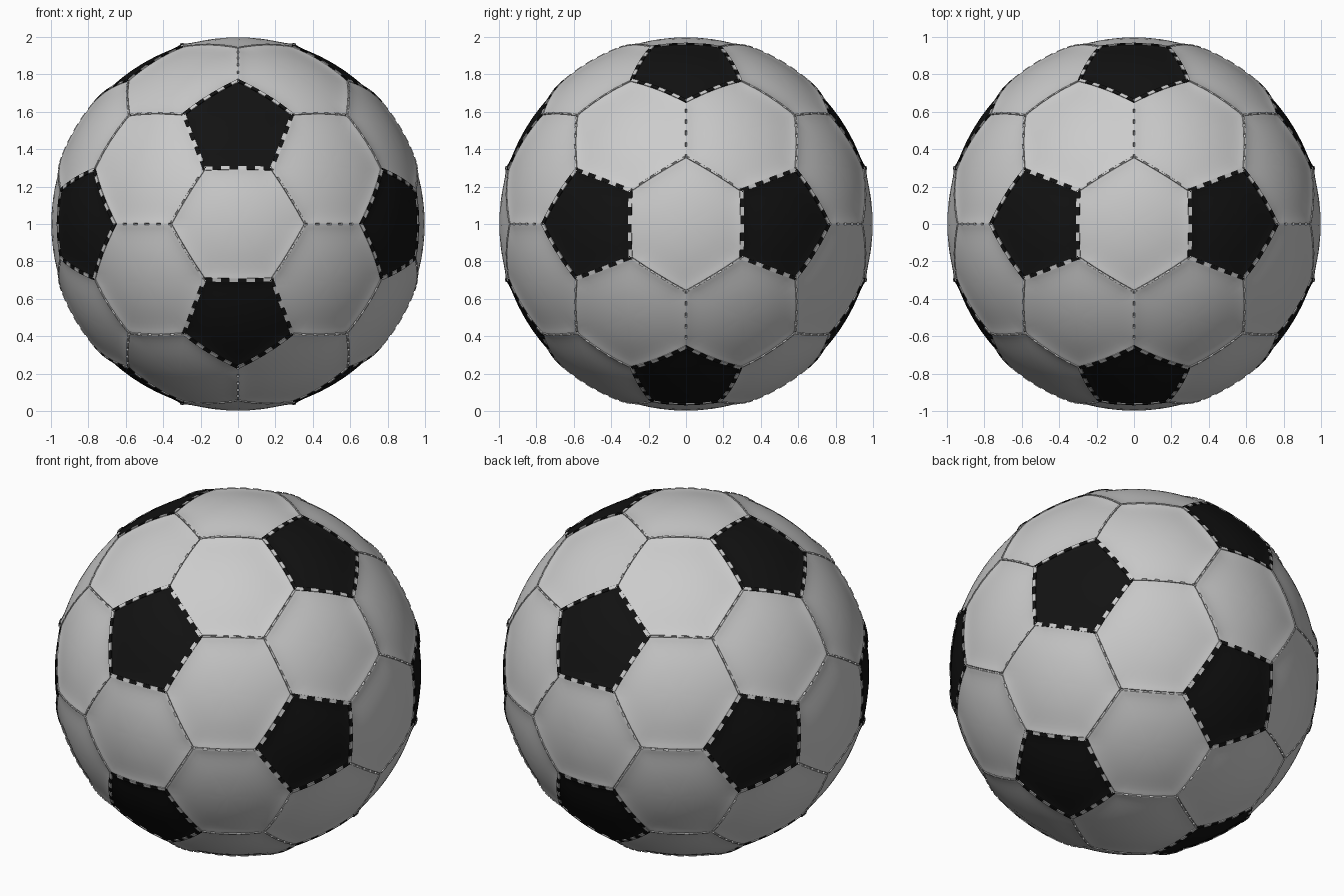
import bpy, bmesh, math
from mathutils import Vector, Matrix

if "Cube" in bpy.data.objects:
    bpy.data.objects.remove(bpy.data.objects["Cube"])

PHI = (1 + 5 ** 0.5) / 2
CORNER = math.radians(17.6)     # pentagon centre to corner
CENTRE = Vector((0, 0, 1))

black = bpy.data.materials.new("black")
black.diffuse_color = (0.006, 0.006, 0.006, 1)
black.use_nodes = True
black.node_tree.nodes["Principled BSDF"].inputs["Base Color"].default_value = black.diffuse_color


def finish(bm, name, mat=None, smooth=True):
    bmesh.ops.remove_doubles(bm, verts=bm.verts, dist=1e-5)
    bmesh.ops.recalc_face_normals(bm, faces=bm.faces)
    me = bpy.data.meshes.new(name)
    bm.to_mesh(me)
    bm.free()
    ob = bpy.data.objects.new(name, me)
    ob.location = CENTRE
    bpy.context.collection.objects.link(ob)
    if mat:
        me.materials.append(mat)
    if smooth:
        bpy.ops.object.select_all(action='DESELECT')
        ob.select_set(True)
        bpy.context.view_layer.objects.active = ob
        bpy.ops.object.shade_smooth_by_angle(angle=math.radians(40))


# ring position and radius from panel centre to the seam groove
RINGS = [(0.2, 0.998), (0.4, 0.998), (0.55, 0.998), (0.68, 0.998), (0.78, 0.999),
         (0.86, 1.001), (0.92, 1.004), (0.96, 1.007), (0.98, 1.008), (1.0, 0.998)]


def panel(bm, corners, n=8):
    """Curved panel with a slightly raised rim that drops into the seam."""
    mid = sum(corners, Vector()).normalized()
    rim = []
    for a, b in zip(corners, corners[1:] + corners[:1]):
        rim += [a.lerp(b, i / n).normalized() for i in range(n)]
    last = None
    centre = bm.verts.new(mid * 0.998)
    for t, r in RINGS:
        ring = [bm.verts.new(mid.lerp(p, t).normalized() * r) for p in rim]
        for i in range(len(ring)):
            j = (i + 1) % len(ring)
            if last:
                bm.faces.new((last[i], ring[i], ring[j], last[j]))
            else:
                bm.faces.new((centre, ring[i], ring[j]))
        last = ring


def stitch(bm, a, b, t, length, width):
    """Small block lying along the seam a-b."""
    out = a.lerp(b, t).normalized()
    along = (b - a).normalized()
    along = (along - out * along.dot(out)).normalized()
    side = out.cross(along)
    m = Matrix((along * length, side * width, out * 0.012)).transposed().to_4x4()
    m.translation = out * 1.006
    bmesh.ops.create_cube(bm, size=1, matrix=m)


# directions of the 12 pentagons, and of the 20 points where three hexagons meet
pents = []
for s in (1, -1):
    for u in (1, -1):
        for v in ((0, s * PHI, u), (s * PHI, u, 0), (u, 0, s * PHI)):
            pents.append(Vector(v).normalized())


def near(p, q):
    return 0.3 < p.dot(q) < 0.6


meets = []
for i, p in enumerate(pents):
    for j in range(i):
        for k in range(j):
            q, r = pents[j], pents[k]
            if near(p, q) and near(q, r) and near(p, r):
                meets.append((p + q + r).normalized())


def touches(p, d):
    return p.dot(d) > 0.7


def corner(p, d):
    axis = p.cross(d).normalized()
    return Matrix.Rotation(CORNER, 3, axis) @ p


white_bm, black_bm = bmesh.new(), bmesh.new()
light_st, dark_st = bmesh.new(), bmesh.new()

# pentagons with alternating light and dark stitches
for p in pents:
    ds = [d for d in meets if touches(p, d)]
    x = (ds[0] - p * ds[0].dot(p)).normalized()
    y = p.cross(x)
    ds.sort(key=lambda d: math.atan2(d.dot(y), d.dot(x)))
    cs = [corner(p, d) for d in ds]
    panel(black_bm, cs)
    for a, b in zip(cs, cs[1:] + cs[:1]):
        for k in range(8):
            stitch(dark_st if k % 2 else light_st, a, b, (k + 0.5) / 8, 0.044, 0.02)
    # seams between hexagons
    for d, c in zip(ds, cs):
        for k in range(5):
            stitch(light_st, c, d, (k + 0.5) / 5, 0.045, 0.009)

# hexagons, one between each pair of neighbouring pentagons
for i, p in enumerate(pents):
    for q in pents[:i]:
        if near(p, q):
            d, e = [m for m in meets if touches(p, m) and touches(q, m)]
            panel(white_bm, [corner(p, d), d, corner(q, d),
                             corner(q, e), e, corner(p, e)])

finish(white_bm, "white_panels")
finish(black_bm, "black_panels", black)
finish(light_st, "light_stitches", None, False)
finish(dark_st, "dark_stitches", black, False)
